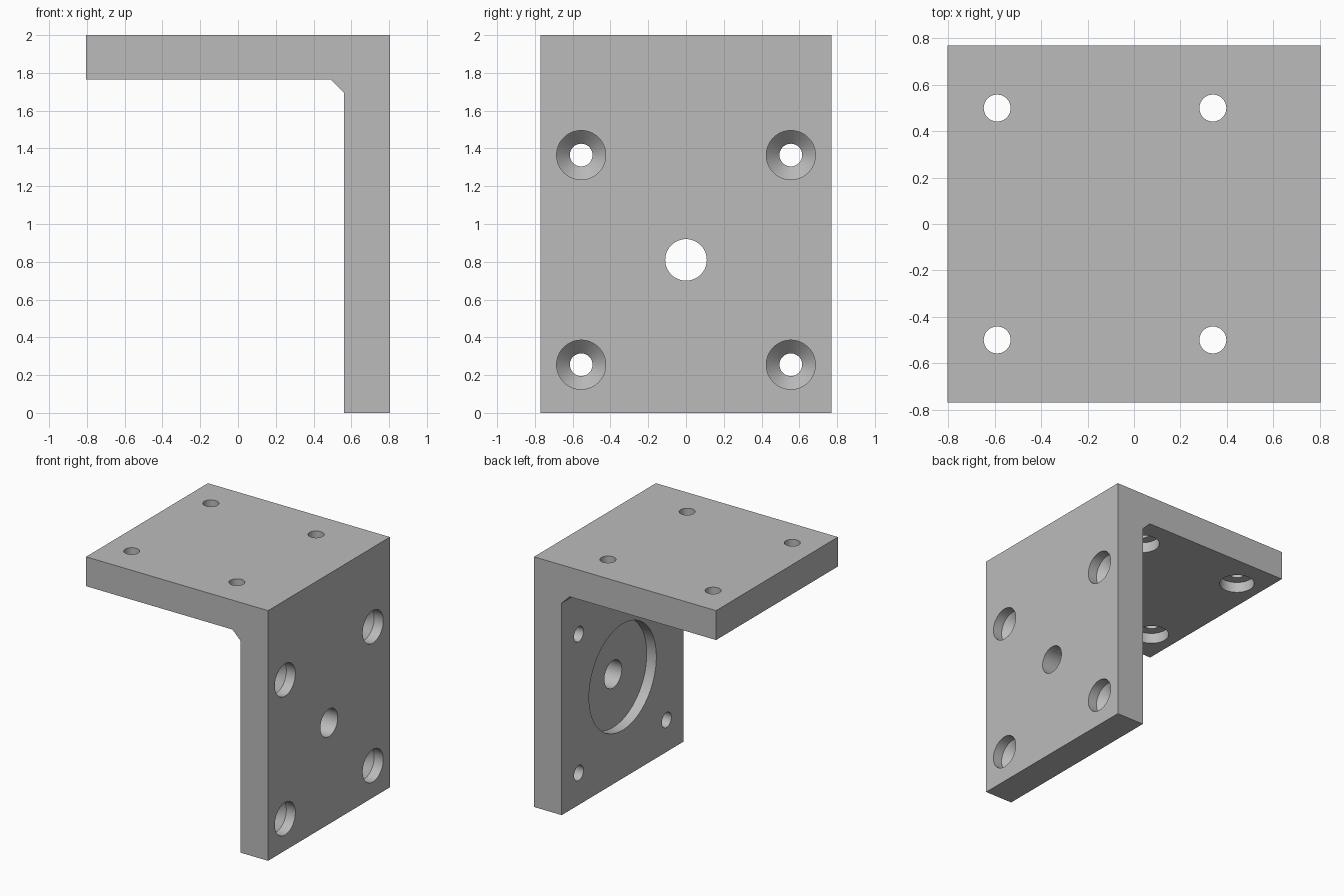
import bpy, bmesh, math
from mathutils import Matrix, Vector

cube = bpy.data.objects.get("Cube")
if cube:
    bpy.data.objects.remove(cube, do_unlink=True)

HALF_X, HALF_Y, TOP = 0.805, 0.77, 2.0
INNER_X, UNDER_Z, CHAMFER = 0.56, 1.765, 0.07
SEGMENTS = 64

grey = bpy.data.materials.new("plain grey")
grey.use_nodes = True
color = (0.5, 0.5, 0.5, 1)
grey.diffuse_color = color
grey.node_tree.nodes["Principled BSDF"].inputs["Base Color"].default_value = color


def make_object(name, bm):
    bmesh.ops.recalc_face_normals(bm, faces=bm.faces)
    mesh = bpy.data.meshes.new(name)
    bm.to_mesh(mesh)
    bm.free()
    mesh.materials.append(grey)
    obj = bpy.data.objects.new(name, mesh)
    bpy.context.collection.objects.link(obj)
    return obj


def add_drill(bm, origin, direction, profile):
    """Add a closed revolved solid; profile is (radius, depth) along direction."""
    turn = Vector((0, 0, 1)).rotation_difference(Vector(direction)).to_matrix().to_4x4()
    place = Matrix.Translation(origin) @ turn
    rings = []
    for radius, depth in profile:
        angles = [math.tau * i / SEGMENTS for i in range(SEGMENTS)]
        rings.append([bm.verts.new(place @ Vector((radius * math.cos(a), radius * math.sin(a), depth)))
                      for a in angles])
    for low, high in zip(rings, rings[1:]):
        for i in range(SEGMENTS):
            j = (i + 1) % SEGMENTS
            bm.faces.new((low[i], low[j], high[j], high[i]))
    bm.faces.new(rings[0][::-1])
    bm.faces.new(rings[-1])


# L-shaped bracket with a chamfered inner corner
outline = [(-HALF_X, TOP), (-HALF_X, UNDER_Z), (INNER_X - CHAMFER, UNDER_Z),
           (INNER_X, UNDER_Z - CHAMFER), (INNER_X, 0), (HALF_X, 0), (HALF_X, TOP)]
bm = bmesh.new()
side = bm.faces.new([bm.verts.new((x, -HALF_Y, z)) for x, z in outline])
extruded = bmesh.ops.extrude_face_region(bm, geom=[side])["geom"]
bmesh.ops.translate(bm, vec=(0, 2 * HALF_Y, 0),
                    verts=[v for v in extruded if isinstance(v, bmesh.types.BMVert)])
bracket = make_object("angle_bracket", bm)

# Drilled holes and round recess
bm = bmesh.new()
for sign in (-1, 1):
    # Conical-bottomed screw holes through the upright plate
    for z in (0.255, 1.365):
        add_drill(bm, (HALF_X, sign * 0.555, z), (-1, 0, 0),
                  [(0.13, -0.1), (0.13, 0.08), (0.06, 0.15), (0.06, 0.4)])
    # Flat counterbored holes from beneath the top plate
    for x in (-0.59, 0.34):
        add_drill(bm, (x, sign * 0.5, UNDER_Z), (0, 0, 1),
                  [(0.13, -0.02), (0.13, 0.085), (0.058, 0.085), (0.058, 0.4)])
# Shallow recess with a centre hole on the inner face
add_drill(bm, (INNER_X, 0, 0.81), (1, 0, 0),
          [(0.425, -0.1), (0.425, 0.085), (0.11, 0.085), (0.11, 0.4)])
cutter = make_object("hole_cutter", bm)
cutter.hide_render = True

cut = bracket.modifiers.new("holes", "BOOLEAN")
cut.operation = "DIFFERENCE"
cut.solver = "EXACT"
cut.object = cutter

bpy.ops.object.select_all(action="DESELECT")
bracket.select_set(True)
bpy.context.view_layer.objects.active = bracket
bpy.ops.object.modifier_apply(modifier=cut.name)
bpy.data.objects.remove(cutter, do_unlink=True)
bpy.ops.object.shade_smooth_by_angle(angle=math.radians(30))
